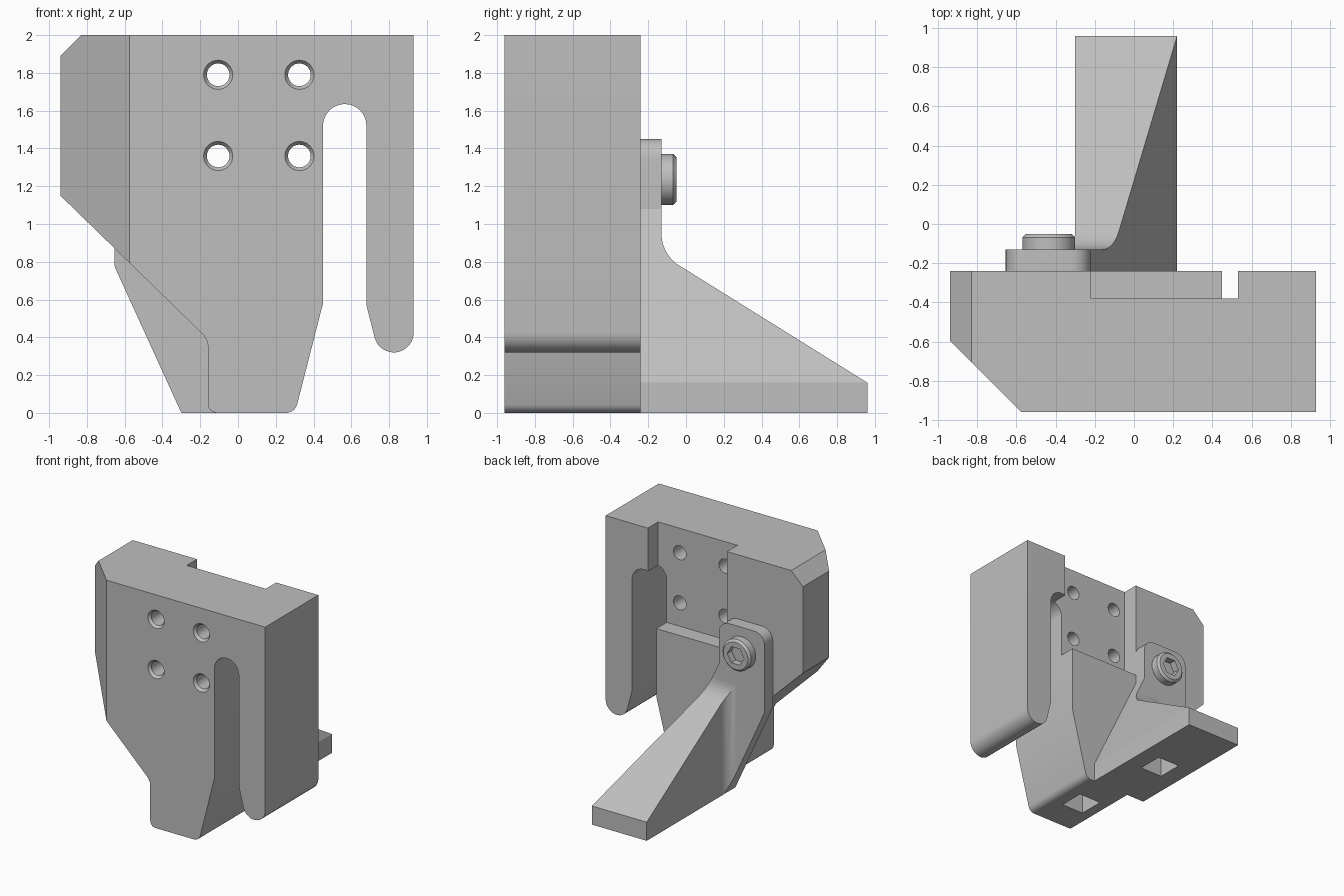
import bpy, bmesh, math

cube = bpy.data.objects.get("Cube")
if cube:
    bpy.data.objects.remove(cube, do_unlink=True)

grey = bpy.data.materials.new("plain grey")
grey.use_nodes = True
colour = (0.52, 0.52, 0.52, 1)
grey.diffuse_color = colour
grey.node_tree.nodes["Principled BSDF"].inputs["Base Color"].default_value = colour

PLACE = {
    "x": lambda u, v, t: (t, u, v),
    "y": lambda u, v, t: (u, t, v),
    "z": lambda u, v, t: (u, v, t),
}


def arc(cu, cv, r, start, end, n=10):
    """Points along an arc, angles in degrees."""
    angles = [math.radians(start + (end - start) * i / n) for i in range(n + 1)]
    return [(cu + r * math.cos(a), cv + r * math.sin(a)) for a in angles]


def circle(cu, cv, r, n=32):
    return arc(cu, cv, r, 0, 360, n)[:-1]


def prism(name, points, axis, low, high, end_points=None):
    """Join a profile at low to the same (or another) profile at high."""
    bm = bmesh.new()
    a = [bm.verts.new(PLACE[axis](u, v, low)) for u, v in points]
    b = [bm.verts.new(PLACE[axis](u, v, high)) for u, v in end_points or points]
    bm.faces.new(a)
    bm.faces.new(b)
    for i in range(len(a)):
        j = (i + 1) % len(a)
        bm.faces.new((a[i], a[j], b[j], b[i]))
    bmesh.ops.recalc_face_normals(bm, faces=bm.faces)
    mesh = bpy.data.meshes.new(name)
    bm.to_mesh(mesh)
    bm.free()
    mesh.materials.append(grey)
    obj = bpy.data.objects.new(name, mesh)
    bpy.context.collection.objects.link(obj)
    return obj


def rect(u0, v0, u1, v1):
    return [(u0, v0), (u1, v0), (u1, v1), (u0, v1)]


def combine(obj, tools, operation="DIFFERENCE"):
    """Apply boolean tools in turn, then discard them."""
    for tool in tools:
        mod = obj.modifiers.new("cut", "BOOLEAN")
        mod.operation = operation
        mod.solver = "EXACT"
        mod.object = tool
    graph = bpy.context.evaluated_depsgraph_get()
    mesh = bpy.data.meshes.new_from_object(obj.evaluated_get(graph))
    obj.modifiers.clear()
    obj.data = mesh
    for tool in tools:
        bpy.data.objects.remove(tool, do_unlink=True)


FRONT, BACK = -0.96, -0.24

# Main block: outline with slot, finger and tapered toe
outline = [(-0.94, 1.89), (-0.94, 1.15), (-0.18, 0.41)]
outline += arc(-0.21, 0.36, 0.05, 40, 0, 4)
outline += arc(-0.11, 0.05, 0.05, 180, 270, 6)
outline += arc(0.255, 0.06, 0.06, 270, 345, 6)
outline += [(0.45, 0.58)]
outline += arc(0.565, 1.52, 0.115, 180, 0, 16)
outline += [(0.68, 0.57)]
outline += arc(0.825, 0.425, 0.105, 195, 360, 14)
outline += [(0.93, 2), (-0.83, 2)]
block = prism("main_block", outline, "y", FRONT, BACK)

# Corner chamfer, back pocket, toe socket and countersunk holes
cuts = [
    prism("corner_cutter", [(-0.575, FRONT), (-0.94, -0.595), (-1.1, -0.595), (-1.1, -1.1), (-0.575, -1.1)],
          "z", -0.1, 2.1),
    prism("pocket_cutter", rect(-0.22, 1.16, 0.53, 2.1), "y", -0.38, -0.1),
    prism("socket_cutter", rect(-0.04, -0.7, 0.17, -0.48), "z", -0.1, 0.3),
]
for x in (-0.105, 0.325):
    for z in (1.36, 1.79):
        cuts.append(prism("hole_cutter", circle(x, z, 0.06), "y", -1.1, -0.3))
        cuts.append(prism("sink_cutter", circle(x, z, 0.085), "y", -0.97, -0.935, circle(x, z, 0.058)))
combine(block, cuts)

# Support foot: front outline crossed with side and plan outlines
foot_front = [(-0.30, 0), (0.22, 0), (0.22, 0.16), (-0.22, 1.08)]
foot_front += arc(-0.32, 1.35, 0.10, 0, 90, 8)
foot_front += arc(-0.555, 1.35, 0.10, 90, 180, 8)
foot_front += arc(-0.555, 0.80, 0.10, 180, 205, 4)
foot = prism("support_foot", foot_front, "y", BACK, 0.96)

foot_side = [(-0.4, -0.1), (1.1, -0.1), (1.1, 0.072), (0.96, 0.16)]
foot_side += arc(0.07, 0.95, 0.20, 238, 180, 10)
foot_side += [(-0.13, 1.6), (-0.4, 1.6)]
foot_plan = [(-0.8, -0.4), (0.4, -0.4), (0.4, 1.1), (-0.30, 1.1)]
foot_plan += arc(-0.39, -0.04, 0.09, 0, -90, 8)
foot_plan += [(-0.8, -0.13)]
combine(foot, [prism("side_shape", foot_side, "x", -0.9, 0.5),
               prism("plan_shape", foot_plan, "z", -0.3, 1.7)], "INTERSECT")
combine(foot, [prism("foot_socket_cutter", rect(-0.145, 0.17, 0.065, 0.39), "z", -0.1, 0.3)])

# Socket-head bolt
bolt = prism("bolt_head", circle(-0.435, 1.235, 0.135, 40), "y", -0.16, -0.05)
bevel = bolt.modifiers.new("rim", "BEVEL")
bevel.width = 0.018
bevel.segments = 1
bevel.limit_method = "ANGLE"
bevel.angle_limit = math.radians(60)
combine(bolt, [prism("hex_cutter", circle(-0.435, 1.235, 0.08, 6), "y", -0.11, 0.1)])

# Smooth the rounded surfaces, keep hard edges
for obj in bpy.context.view_layer.objects:
    obj.select_set(obj in (block, foot, bolt))
bpy.context.view_layer.objects.active = block
bpy.ops.object.shade_smooth_by_angle(angle=math.radians(25))
